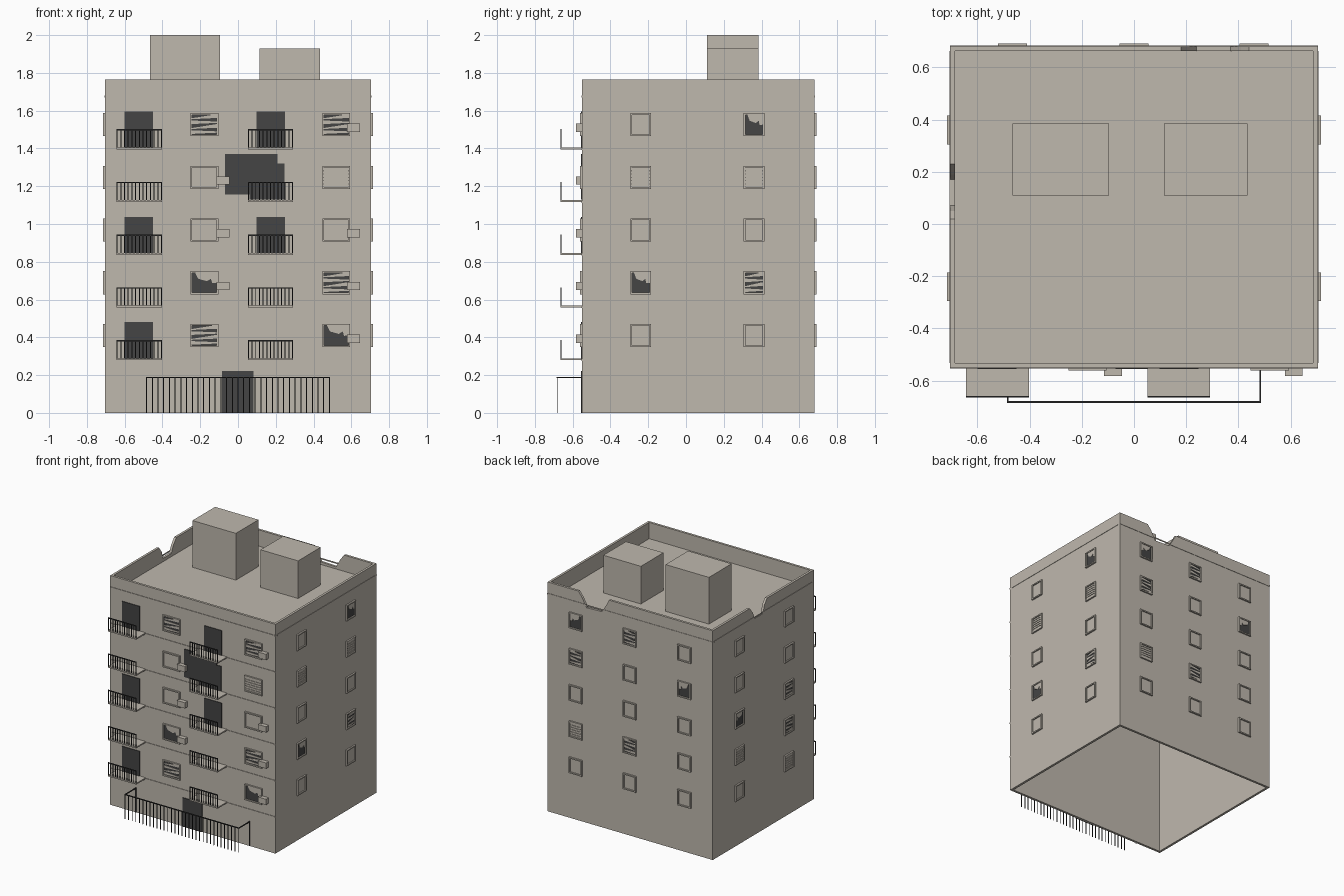
import bpy, bmesh
from mathutils import Matrix, Vector

cube = bpy.data.objects.get("Cube")
if cube:
    bpy.data.objects.remove(cube)


def material(name, rgb):
    m = bpy.data.materials.new(name)
    m.use_nodes = True
    m.diffuse_color = (*rgb, 1)
    m.node_tree.nodes["Principled BSDF"].inputs["Base Color"].default_value = (*rgb, 1)
    return m


MATS = [material("taupe_concrete", (0.52, 0.48, 0.42)),
        material("charcoal_opening", (0.058, 0.058, 0.058)),
        material("black_iron", (0.03, 0.03, 0.03))]
CONCRETE, DARK, IRON = range(3)

X, Y0, Y1, TOP, WALL = 0.704, -0.55, 0.68, 1.765, 0.018
ROOF, STOREY, FLOORS = 1.64, 0.279, range(5)


def frame(origin, along, out):
    """Local axes of a wall: along it, outward from it, and up."""
    m = Matrix.Identity(4)
    for i, v in enumerate((along, out, (0, 0, 1), origin)):
        m.col[i][:3] = v
    return m


FRONT = frame((0, Y0, 0), (1, 0, 0), (0, -1, 0))
BACK = frame((0, Y1, 0), (1, 0, 0), (0, 1, 0))
RIGHT = frame((-X, 0, 0), (0, 1, 0), (-1, 0, 0))
LEFT = frame((X, 0, 0), (0, 1, 0), (1, 0, 0))
WORLD = Matrix.Identity(4)


def prism(bm, m, pts, d0, d1, mat=CONCRETE):
    """Extrude an outline drawn on a wall between two depths."""
    a = [bm.verts.new(m @ Vector((u, d0, z))) for u, z in pts]
    b = [bm.verts.new(m @ Vector((u, d1, z))) for u, z in pts]
    n = len(pts)
    faces = [bm.faces.new(a), bm.faces.new(b[::-1])]
    faces += [bm.faces.new((a[i], b[i], b[(i + 1) % n], a[(i + 1) % n])) for i in range(n)]
    for f in faces:
        f.material_index = mat


def box(bm, m, u0, u1, z0, z1, d0, d1, mat=CONCRETE):
    prism(bm, m, [(u0, z0), (u1, z0), (u1, z1), (u0, z1)], d0, d1, mat)


def finish(name, bm):
    bmesh.ops.recalc_face_normals(bm, faces=bm.faces[:])
    mesh = bpy.data.meshes.new(name)
    bm.to_mesh(mesh)
    bm.free()
    for m in MATS:
        mesh.materials.append(m)
    bpy.context.collection.objects.link(bpy.data.objects.new(name, mesh))


# Hollow shell with broken gaps in the back and right parapets
back_gap = [(0.44, 0), (0.41, -0.04), (0.37, -0.11), (0.24, -0.105), (0.2, -0.04), (0.18, 0)]
side_gap = [(0.23, 0), (0.19, -0.05), (0.17, -0.1), (0.07, -0.1), (0.05, -0.04), (0.02, 0)]
walls = [("front_wall", FRONT, -X, X, []), ("back_wall", BACK, -X, X, back_gap),
         ("right_wall", RIGHT, Y0 + WALL, Y1 - WALL, side_gap),
         ("left_wall", LEFT, Y0 + WALL, Y1 - WALL, [])]
for name, m, u0, u1, gap in walls:
    bm = bmesh.new()
    outline = [(u0, 0), (u1, 0), (u1, TOP)] + [(u, TOP + z) for u, z in gap] + [(u0, TOP)]
    prism(bm, m, outline, -WALL, 0)
    finish(name, bm)

# Roof and the two rooftop blocks
bm = bmesh.new()
box(bm, WORLD, -X + WALL, X - WALL, ROOF - 0.02, ROOF, Y0 + WALL, Y1 - WALL)
finish("roof", bm)
for name, x0, x1, top in (("stair_block", -0.465, -0.095, 2.0), ("lift_block", 0.115, 0.435, 1.93)):
    bm = bmesh.new()
    box(bm, WORLD, x0, x1, ROOF, top, 0.11, 0.385)
    finish(name, bm)

# Thin ledges at each storey on the front, and one below the parapet all round
bm = bmesh.new()
for k in range(6):
    z = 0.275 + k * STOREY
    box(bm, FRONT, -X, X, z, z + 0.01, 0, 0.004)
for _, m, u0, u1, _ in walls[1:]:
    box(bm, m, u0, u1, z, z + 0.01, 0, 0.003)
finish("ledges", bm)


# Windows: p plain, s shuttered, r ragged slats, b broken pane
def window(bm, m, u, z, w, h, kind):
    t = 0.009
    iw, ih = w - 2 * t, h - 2 * t
    for s in (-1, 1):
        e = u + s * (w - t) / 2
        box(bm, m, e - t / 2, e + t / 2, z - h / 2, z + h / 2, 0, 0.012)
        e = z + s * (h - t) / 2
        box(bm, m, u - iw / 2, u + iw / 2, e - t / 2, e + t / 2, 0, 0.012)

    def piece(pts, depth):
        prism(bm, m, [(u + a * iw, z + b * ih) for a, b in pts], 0.002, depth)

    box(bm, m, u - iw / 2, u + iw / 2, z - ih / 2, z + ih / 2, 0, 0.003,
        DARK if kind in "rb" else CONCRETE)
    if kind == "s":
        for i in range(6):
            b = -0.5 + i / 6
            piece([(-0.5, b + 0.03), (0.5, b + 0.03), (0.5, b + 0.14), (-0.5, b + 0.14)], 0.007)
    elif kind == "r":
        for i in range(4):
            b = -0.47 + i * 0.25
            thin, thick = (0.05, 0.19) if i % 2 else (0.18, 0.07)
            piece([(-0.5, b), (0.5, b + 0.06), (0.5, b + 0.06 + thick), (-0.5, b + thin)], 0.006)
    elif kind == "b":
        piece([(-0.38, 0.5), (0.5, 0.5), (0.5, 0.0), (0.32, -0.02), (0.27, 0.2),
               (0.1, 0.08), (-0.25, 0.2)], 0.006)


# Each column lists its windows from the bottom storey up
columns = {
    "front_windows": (FRONT, 0.147, [(-0.178, "rbppr"), (0.52, "brpsr")]),
    "back_windows": (BACK, 0.112, [(0.46, "psprb"), (0.0, "prppr"), (-0.465, "pppbp")]),
    "right_windows": (RIGHT, 0.11, [(0.36, "psbpp"), (-0.24, "srrpp")]),
    "left_windows": (LEFT, 0.11, [(0.36, "prpsb"), (-0.24, "pbpsp")]),
}
for name, (m, w, cols) in columns.items():
    bm = bmesh.new()
    for u, kinds in cols:
        for k, kind in enumerate(kinds):
            window(bm, m, u, 0.41 + k * STOREY, w, 0.122, kind)
    finish(name, bm)

# Air conditioners beside the front windows
bm = bmesh.new()
for u, floors in ((-0.08, (1, 2, 3)), (0.612, (0, 1, 2, 4))):
    for k in floors:
        z = 0.393 + k * STOREY
        box(bm, FRONT, u - 0.034, u + 0.034, z - 0.022, z + 0.022, 0, 0.032)
finish("air_conditioners", bm)

# Dark doorways and the large hole in the front
bm = bmesh.new()
for u0, floors in ((-0.6, (0, 2, 4)), (0.098, (2, 4))):
    for k in floors:
        z = 0.287 + k * STOREY
        box(bm, FRONT, u0, u0 + 0.15, z, z + 0.193, 0, 0.005, DARK)
finish("balcony_doorways", bm)
bm = bmesh.new()
prism(bm, FRONT, [(-0.07, 1.155), (0.06, 1.155), (0.06, 1.13), (0.246, 1.13), (0.246, 1.32),
                  (0.208, 1.32), (0.208, 1.37), (-0.07, 1.37)], 0, 0.006, DARK)
finish("wall_hole", bm)
bm = bmesh.new()
box(bm, FRONT, -0.084, 0.082, 0, 0.222, 0, 0.006, DARK)
finish("entrance", bm)

# Balconies: thin slab with a row of bars along its outer edge
slabs, rails = bmesh.new(), bmesh.new()
for u0, u1 in ((-0.643, -0.402), (0.052, 0.292)):
    for k in FLOORS:
        z = 0.279 + k * STOREY
        box(slabs, FRONT, u0, u1, z, z + 0.01, 0, 0.115)
        box(rails, FRONT, u0, u1, z + 0.1, z + 0.107, 0.109, 0.115, IRON)
        for i in range(13):
            u = u0 + 0.003 + i * (u1 - u0 - 0.006) / 12
            box(rails, FRONT, u - 0.0025, u + 0.0025, z + 0.01, z + 0.1, 0.11, 0.114, IRON)
finish("balcony_slabs", slabs)
finish("balcony_railings", rails)

# Entrance fence: front bars, top rail and returns to the wall
bm = bmesh.new()
E, D = 0.487, 0.135
box(bm, FRONT, -E, E, 0.184, 0.191, D - 0.006, D, IRON)
for i in range(33):
    u = -E + 0.003 + i * (2 * E - 0.006) / 32
    box(bm, FRONT, u - 0.0025, u + 0.0025, 0, 0.184, D - 0.005, D - 0.001, IRON)
for s in (-1, 1):
    u = s * (E - 0.003)
    box(bm, FRONT, u - 0.003, u + 0.003, 0.184, 0.191, 0, D - 0.006, IRON)
    box(bm, FRONT, u - 0.003, u + 0.003, 0, 0.184, 0, 0.005, IRON)
finish("entrance_fence", bm)
